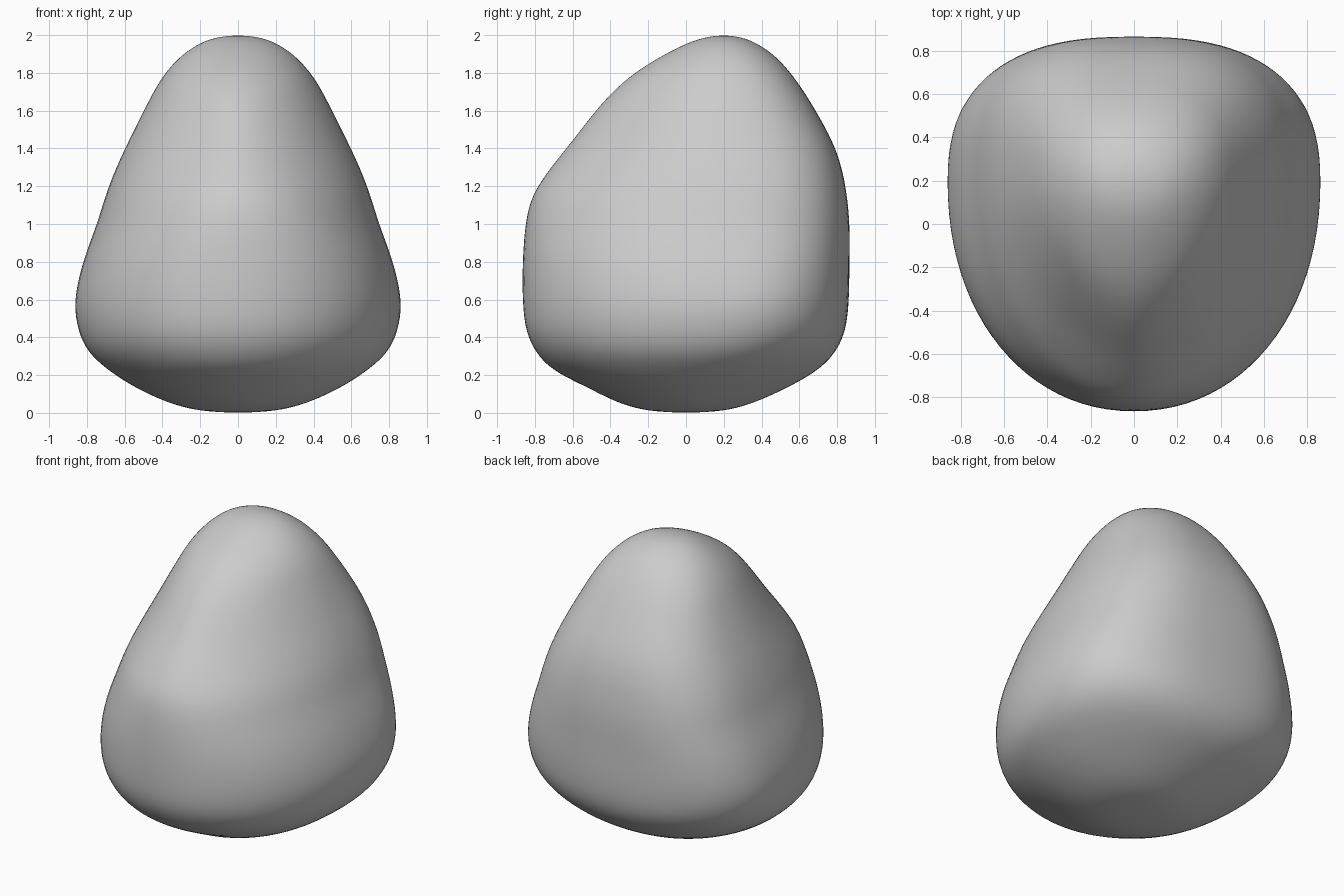
import bpy, bmesh
from math import cos, sin, pi

if "Cube" in bpy.data.objects:
    bpy.data.objects.remove(bpy.data.objects["Cube"])

# Body sections: z, half width, front y, back y, widest y, front roundness, back roundness
ROWS = [
    (0.00, 0.00, 0.00, 0.00, 0.00, 2.0, 2.0),
    (0.012, 0.20, -0.20, 0.20, 0.00, 2.0, 2.0),
    (0.055, 0.37, -0.36, 0.36, 0.01, 2.0, 2.0),
    (0.135, 0.545, -0.525, 0.54, 0.03, 2.0, 2.0),
    (0.225, 0.685, -0.70, 0.695, 0.07, 2.0, 2.1),
    (0.32, 0.79, -0.795, 0.79, 0.12, 2.05, 2.25),
    (0.44, 0.848, -0.85, 0.845, 0.17, 2.1, 2.4),
    (0.60, 0.866, -0.868, 0.864, 0.20, 2.12, 2.5),
    (0.80, 0.822, -0.868, 0.867, 0.20, 2.12, 2.65),
    (1.00, 0.75, -0.853, 0.867, 0.20, 2.03, 2.7),
    (1.15, 0.703, -0.815, 0.853, 0.20, 1.93, 2.7),
    (1.29, 0.65, -0.725, 0.827, 0.20, 1.83, 2.65),
    (1.44, 0.58, -0.605, 0.775, 0.20, 1.78, 2.6),
    (1.63, 0.485, -0.455, 0.67, 0.20, 1.78, 2.5),
    (1.78, 0.40, -0.30, 0.57, 0.20, 1.85, 2.4),
    (1.90, 0.29, -0.11, 0.46, 0.20, 1.9, 2.2),
    (1.98, 0.15, 0.065, 0.325, 0.20, 2.0, 2.0),
    (2.00, 0.00, 0.20, 0.20, 0.20, 2.0, 2.0),
]
SIDES, STEPS = 96, 5


def blend(i, t):
    """Smooth interpolation between section i and i + 1."""
    p = [ROWS[min(max(i + k, 0), len(ROWS) - 1)] for k in (-1, 0, 1, 2)]
    return [0.5 * (2 * b + (c - a) * t + (2 * a - 5 * b + 4 * c - d) * t**2
                   + (3 * b - a - 3 * c + d) * t**3) for a, b, c, d in zip(*p)]


def spow(v, e):
    return (1 if v >= 0 else -1) * abs(v) ** e


def ring(bm, z, half, front, back, cy, nf, nb):
    verts = []
    for k in range(SIDES):
        c, s = cos(2 * pi * k / SIDES), sin(2 * pi * k / SIDES)
        n, reach = (nb, back - cy) if s >= 0 else (nf, cy - front)
        verts.append(bm.verts.new((half * spow(c, 2 / n), cy + reach * spow(s, 2 / n), z)))
    return verts


# Smooth pear-shaped body lofted through the sections
bm = bmesh.new()
rings = [ring(bm, *blend(i, j / STEPS))
         for i in range(len(ROWS) - 1) for j in range(STEPS) if i or j]
for a, b in zip(rings, rings[1:]):
    for k in range(SIDES):
        n = (k + 1) % SIDES
        bm.faces.new((a[k], a[n], b[n], b[k]))
# Close the bottom and the top
for loop, pole in ((rings[0][::-1], (0, 0, 0)), (rings[-1], (0, 0.2, 2))):
    tip = bm.verts.new(pole)
    for k in range(SIDES):
        bm.faces.new((loop[k], loop[(k + 1) % SIDES], tip))
# Relax the surface slightly
for _ in range(8):
    bmesh.ops.smooth_vert(bm, verts=bm.verts, factor=0.5,
                          use_axis_x=True, use_axis_y=True, use_axis_z=True)
bmesh.ops.recalc_face_normals(bm, faces=bm.faces)
for f in bm.faces:
    f.smooth = True
mesh = bpy.data.meshes.new("body")
bm.to_mesh(mesh)
bm.free()
bpy.context.collection.objects.link(bpy.data.objects.new("body", mesh))
